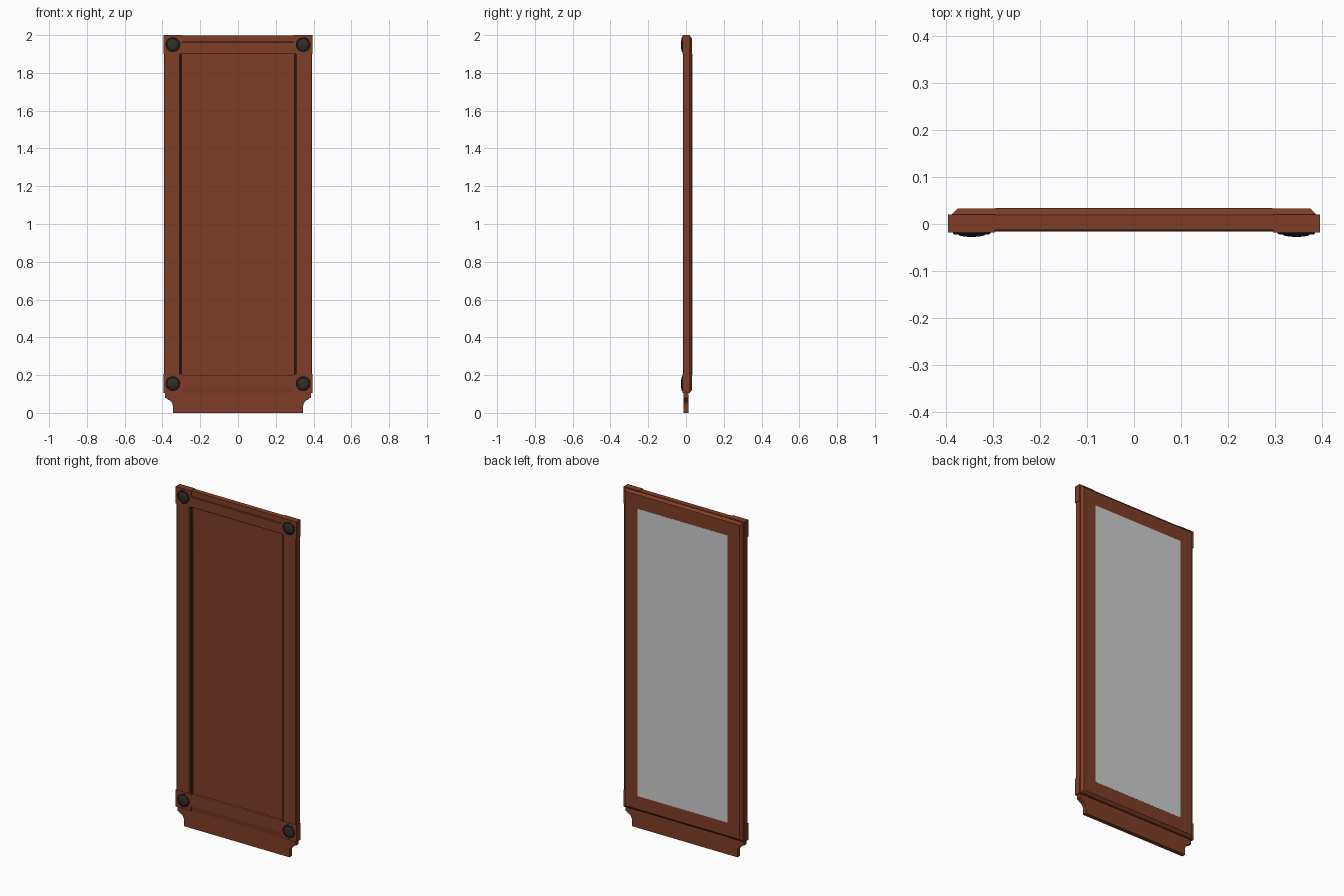
import bpy, bmesh, math
from mathutils import Matrix

if "Cube" in bpy.data.objects:
    bpy.data.objects.remove(bpy.data.objects["Cube"])


def material(name, c):
    m = bpy.data.materials.new(name)
    m.diffuse_color = (*c, 1)
    m.use_nodes = True
    m.node_tree.nodes["Principled BSDF"].inputs["Base Color"].default_value = m.diffuse_color
    return m


WOOD = material("red_brown_wood", (0.21, 0.047, 0.019))
DARK = material("dark_bronze", (0.035, 0.026, 0.021))
GLASS = material("grey_mirror", (0.62, 0.62, 0.62))


def finish(bm, name, mat):
    bmesh.ops.recalc_face_normals(bm, faces=bm.faces)
    me = bpy.data.meshes.new(name)
    bm.to_mesh(me)
    bm.free()
    ob = bpy.data.objects.new(name, me)
    bpy.context.collection.objects.link(ob)
    me.materials.append(mat)
    return ob


def loft(name, rings, mat):
    """Join rings of 3D points into a capped solid."""
    bm = bmesh.new()
    vs = [[bm.verts.new(p) for p in r] for r in rings]
    n = len(rings[0])
    for a, b in zip(vs, vs[1:]):
        for i in range(n):
            bm.faces.new((a[i], a[(i + 1) % n], b[(i + 1) % n], b[i]))
    bm.faces.new(vs[0])
    bm.faces.new(vs[-1])
    return finish(bm, name, mat)


def rect(x0, x1, z0, z1, y):
    return [(x0, y, z0), (x1, y, z0), (x1, y, z1), (x0, y, z1)]


def box(name, x0, x1, y0, y1, z0, z1, mat):
    return loft(name, [rect(x0, x1, z0, z1, y0), rect(x0, x1, z0, z1, y1)], mat)


# backing board with a bevelled rear rim
loft("backing_board", [rect(-.388, .388, .108, 1.995, .003),
                       rect(-.388, .388, .108, 1.995, .019),
                       rect(-.375, .375, .122, 1.982, .033)], WOOD)
# mirror on the back
box("back_mirror", -.294, .294, .030, .0335, .2, 1.9, GLASS)

# top and bottom rails: (y, z) profiles
top = [(.01, 1.902), (-.014, 1.902), (-.016, 1.906), (-.016, 1.962),
       (-.013, 1.966), (-.013, 1.998), (.018, 1.998)]
bottom = [(.01, .2), (-.014, .2), (-.016, .196), (-.016, .135),
          (-.012, .105), (.018, .105)]
for name, prof in (("top_rail", top), ("bottom_rail", bottom)):
    loft(name, [[(x, y, z) for y, z in prof] for x in (-.31, .31)], WOOD)

for s, side in ((-1, "left"), (1, "right")):
    # stiles: (x, y) profile with a stepped inner lip
    prof = [(.392, .018), (.392, -.013), (.388, -.016), (.31, -.016),
            (.305, -.008), (.297, -.008), (.297, .01)]
    loft(side + "_stile", [[(s * x, y, z) for x, y in prof] for z in (.15, 1.95)], WOOD)
    # dark inlay line beside the panel
    box(side + "_inlay", *sorted((s * .297, s * .306)), -.0085, .005, .2, 1.9, DARK)

    for zc, lev in ((.155, "lower"), (1.95, "upper")):
        # corner block
        xa, xb = sorted((s * .295, s * .395))
        box(f"{lev}_{side}_corner_block", xa, xb, -.0185, .02, zc - .05, zc + .05, WOOD)
        # turned rosette
        rosette = [(.040, -.015), (.040, -.020), (.036, -.0225), (.031, -.021),
                   (.026, -.0245), (.016, -.0265), (.005, -.0275)]
        ob = loft(f"{lev}_{side}_rosette",
                  [[(s * .345 + r * math.cos(a * math.pi / 12), y,
                     zc + r * math.sin(a * math.pi / 12)) for a in range(24)]
                   for r, y in rosette], DARK)
        ob.data.shade_smooth()
        bpy.context.view_layer.objects.active = ob
        ob.select_set(True)
        bpy.ops.object.shade_smooth_by_angle()
        ob.select_set(False)

# skirt with concave corner cut-outs
half = [(.387, .115), (.387, .08), (.378, .077)]
half += [(.382 - .037 * math.sin(t * math.pi / 12), .035 + .037 * math.cos(t * math.pi / 12))
         for t in range(1, 7)]
half += [(.345, 0)]
outline = half + [(-x, z) for x, z in reversed(half)]
loft("skirt", [[(x, y, z) for x, z in outline] for y in (-.012, .012)], WOOD)
